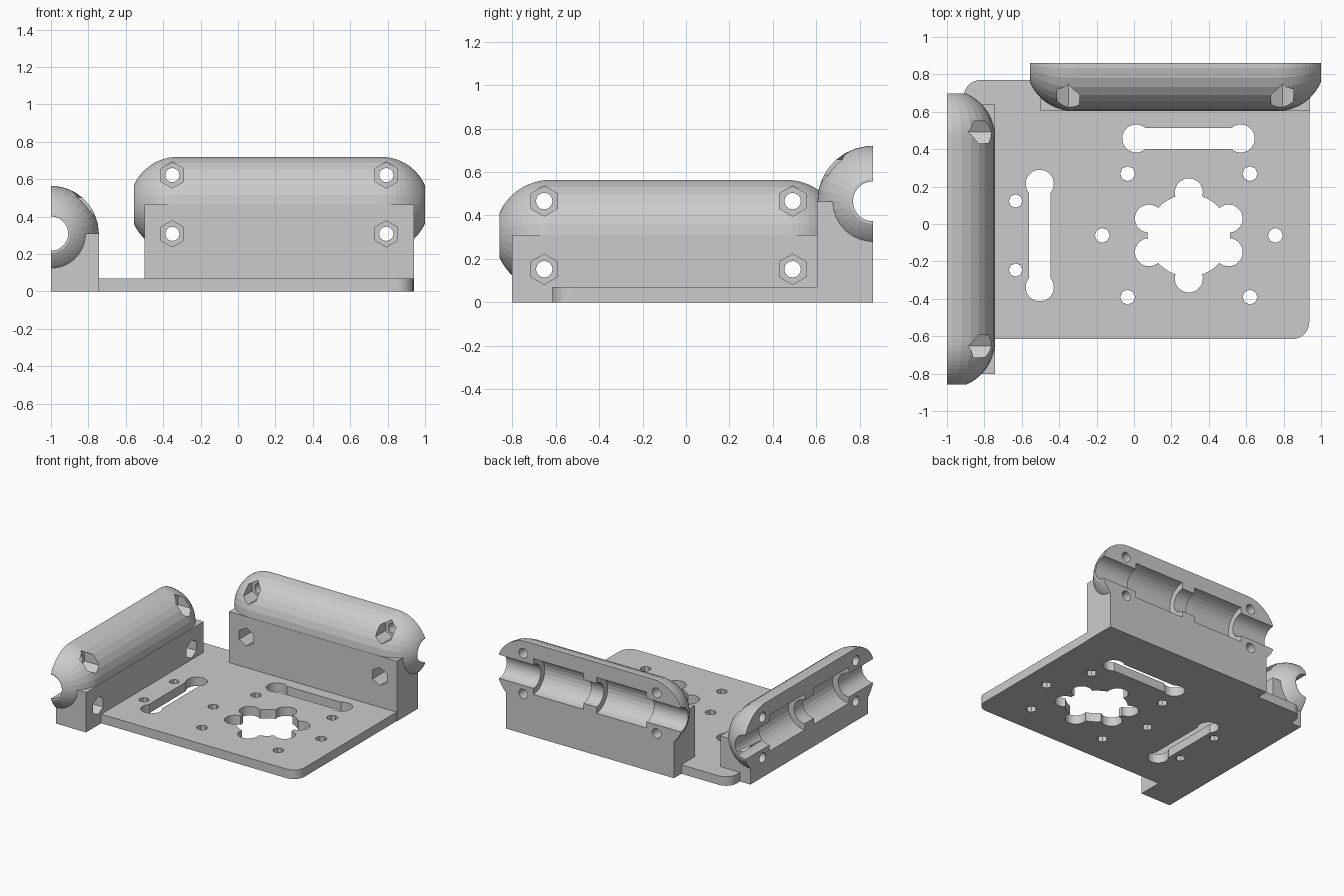
import bpy, bmesh, math
from mathutils import Matrix, Vector

cube = bpy.data.objects.get("Cube")
if cube:
    bpy.data.objects.remove(cube, do_unlink=True)

grey = bpy.data.materials.new("mid grey")
grey.use_nodes = True
colour = (0.6, 0.6, 0.6, 1)
grey.diffuse_color = colour
grey.node_tree.nodes["Principled BSDF"].inputs["Base Color"].default_value = colour


def finish(name, bm):
    bmesh.ops.recalc_face_normals(bm, faces=bm.faces)
    mesh = bpy.data.meshes.new(name)
    bm.to_mesh(mesh)
    bm.free()
    mesh.materials.append(grey)
    obj = bpy.data.objects.new(name, mesh)
    bpy.context.collection.objects.link(obj)
    return obj


def box(name, low, high, corner=0):
    bm = bmesh.new()
    low, high = Vector(low), Vector(high)
    bmesh.ops.create_cube(bm, size=1, matrix=Matrix.Translation((low + high) / 2)
                          @ Matrix.Diagonal((high - low).to_4d()))
    if corner:
        upright = [e for e in bm.edges
                   if abs(e.verts[0].co.z - e.verts[1].co.z) > 0.01]
        bmesh.ops.bevel(bm, geom=upright, offset=corner, segments=8,
                        profile=0.5, affect='EDGES')
    return finish(name, bm)


def rod(centre, radius, length, sides, axis='Z'):
    bm = bmesh.new()
    turn = Matrix.Rotation(math.pi / 2, 4, 'X') if axis == 'Y' else Matrix()
    bmesh.ops.create_cone(bm, cap_ends=True, segments=sides, radius1=radius,
                          radius2=radius, depth=length,
                          matrix=Matrix.Translation(centre) @ turn)
    return finish("cutter", bm)


def lathe(name, profile, height, sides=30):
    """Revolve (x, radius) points around a line along x at the given height."""
    bm = bmesh.new()
    rings = []
    for x, r in profile:
        angles = [2 * math.pi * i / sides for i in range(sides)]
        rings.append([bm.verts.new((x, r * math.cos(a), height + r * math.sin(a)))
                      for a in angles])
    for a, b in zip(rings, rings[1:]):
        for i in range(sides):
            j = (i + 1) % sides
            bm.faces.new((a[i], a[j], b[j], b[i]))
    bm.faces.new(rings[0])
    bm.faces.new(rings[-1])
    return finish(name, bm)


def combine(obj, tool, operation='DIFFERENCE'):
    mod = obj.modifiers.new("bool", 'BOOLEAN')
    mod.operation, mod.object, mod.solver = operation, tool, 'EXACT'
    bpy.context.view_layer.update()
    graph = bpy.context.evaluated_depsgraph_get()
    mesh = bpy.data.meshes.new_from_object(obj.evaluated_get(graph))
    obj.modifiers.clear()
    obj.data = mesh
    bpy.data.objects.remove(tool, do_unlink=True)


def mirrored(half):
    return [(-x, r) for x, r in half] + [(x, r) for x, r in reversed(half)]


def bearing_holder(name, height, place):
    # Block below the bearing line, with a round-ended housing around it
    holder = box(name, (-0.72, -0.258, 0), (0.72, 0.1, height))
    end, radius = 0.778, 0.256
    dome = [(end, 0.08)]
    for deg in range(24, 91, 6):
        a = math.radians(deg)
        dome.append((end - 0.235 + 0.257 * math.cos(a), radius * math.sin(a)))
    combine(holder, lathe("housing", mirrored(dome), height), 'UNION')
    # Rod channel with two wider bearing pockets
    rod_r, pocket_r = 0.092, 0.14
    bore = [(1, rod_r), (0.485, rod_r), (0.485, pocket_r),
            (0.055, pocket_r), (0.055, rod_r)]
    combine(holder, lathe("cutter", mirrored(bore), height))
    # Clamp screw holes with hexagonal nut traps
    for x in (-0.572, 0.572):
        for z in (height - 0.157, height + 0.157):
            combine(holder, rod((x, 0, z), 0.038, 1, 16, 'Y'))
            combine(holder, rod((x, -0.3, z), 0.07, 0.4, 6, 'Y'))
    # Flat mating face
    combine(holder, box("cutter", (-2, 0, -1), (2, 1, 2)))
    holder.data.transform(place)


bearing_holder("back_bearing_holder", 0.465, Matrix.Translation((0.221, 0.861, 0)))
bearing_holder("side_bearing_holder", 0.309, Matrix.Translation((-1, -0.081, 0))
               @ Matrix.Rotation(math.pi / 2, 4, 'Z'))

# Base plate with rounded corners
plate = box("base_plate", (-0.91, -0.615, 0), (0.937, 0.77, 0.07), corner=0.09)


def drill(x, y, radius, sides=32):
    combine(plate, rod((x, y, 0), radius, 1, sides))


# Central opening with six lobes
cx, cy = 0.293, -0.061
drill(cx, cy, 0.22, 48)
for dx, dy in ((0, 0.23), (0.213, 0.09), (-0.213, 0.09)):
    drill(cx + dx, cy + dy, 0.075)
    drill(cx - dx, cy - dy, 0.075)

# Dumbbell slots
for x, y in ((0.012, 0.457), (0.57, 0.457), (-0.504, 0.215), (-0.504, -0.338)):
    drill(x, y, 0.075)
combine(plate, box("cutter", (0.012, 0.4, -1), (0.57, 0.514, 1)))
combine(plate, box("cutter", (-0.561, -0.338, -1), (-0.447, 0.215, 1)))

# Small mounting holes
for dx, dy in ((0.327, 0.33), (0.327, -0.33), (0.463, 0)):
    drill(cx + dx, cy + dy, 0.04, 8)
    drill(cx - dx, cy - dy, 0.04, 8)
for y in (0.123, -0.246):
    drill(-0.633, y, 0.036, 8)
